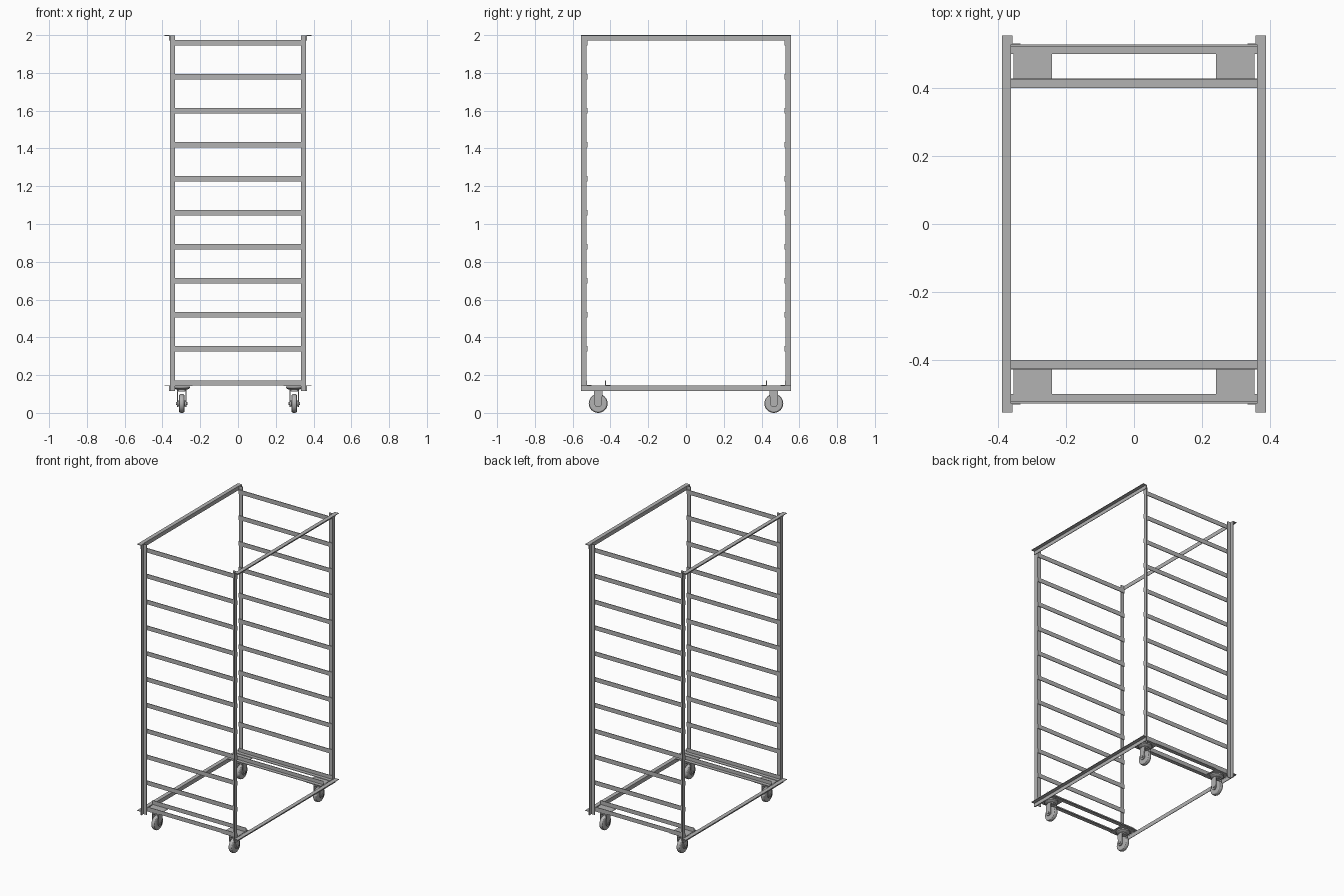
import bpy, bmesh
from math import sin, cos, pi
from mathutils import Vector

cube = bpy.data.objects.get("Cube")
if cube:
    bpy.data.objects.remove(cube, do_unlink=True)

steel = bpy.data.materials.new("grey steel")
steel.use_nodes = True
steel.diffuse_color = (0.45, 0.45, 0.45, 1)
steel.node_tree.nodes["Principled BSDF"].inputs["Base Color"].default_value = steel.diffuse_color

W = 0.0278            # flange width
T = 0.0036            # metal thickness
SIDE_X = 0.361        # side plane of the frame
END_Y = 0.555         # end of the side rails
POST_Y = END_Y - W    # inner face of the posts
BASE_Z = 0.117        # underside of the frame
DECK_Z = BASE_Z + W   # top of the lower rails
CASTER_X, CASTER_Y, WHEEL_R = 0.298, 0.465, 0.05


def prism(name, points, axis, start, end, smooth=False):
    """Extrude a 2D outline along axis; the outline uses the other two axes in order."""
    bm = bmesh.new()

    def place(p, t):
        co = list(p)
        co.insert("xyz".index(axis), t)
        return bm.verts.new(co)
    face = bm.faces.new([place(p, start) for p in points])
    move = Vector((0, 0, 0))
    move["xyz".index(axis)] = end - start
    out = bmesh.ops.extrude_face_region(bm, geom=[face])
    bmesh.ops.translate(bm, vec=move, verts=[v for v in out["geom"] if isinstance(v, bmesh.types.BMVert)])
    bmesh.ops.recalc_face_normals(bm, faces=bm.faces)
    return finish(name, bm, smooth)


def finish(name, bm, smooth=False):
    mesh = bpy.data.meshes.new(name)
    bm.to_mesh(mesh)
    bm.free()
    mesh.materials.append(steel)
    obj = bpy.data.objects.new(name, mesh)
    bpy.context.collection.objects.link(obj)
    if smooth:
        bpy.ops.object.select_all(action='DESELECT')
        obj.select_set(True)
        bpy.context.view_layer.objects.active = obj
        bpy.ops.object.shade_smooth_by_angle()
    return obj


def angle_iron(name, corner, su, sv, axis, start, end):
    """L section from an outer corner, with flanges running towards su and sv."""
    u, v = corner
    shape = [(0, 0), (W, 0), (W, T), (T, T), (T, W), (0, W)]
    return prism(name, [(u + su * a, v + sv * b) for a, b in shape], axis, start, end)


def lathe(name, outline, centre, axis):
    """Revolve (radius, offset) pairs about an axis through centre."""
    bm = bmesh.new()
    n = 32
    rings = []
    for r, h in outline:
        ring = []
        for i in range(n):
            a, b = r * cos(2 * pi * i / n), r * sin(2 * pi * i / n)
            co = (h, a, b) if axis == "x" else (a, b, h)
            ring.append(bm.verts.new(Vector(centre) + Vector(co)))
        rings.append(ring)
    for low, high in zip(rings, rings[1:]):
        for i in range(n):
            j = (i + 1) % n
            bm.faces.new((low[i], low[j], high[j], high[i]))
    bm.faces.new(rings[0])
    bm.faces.new(rings[-1])
    bmesh.ops.recalc_face_normals(bm, faces=bm.faces)
    return finish(name, bm, True)


def rect(u0, u1, v0, v1):
    return [(u0, v0), (u1, v0), (u1, v1), (u0, v1)]


def caster(label, sx, sy):
    x, y = sx * CASTER_X, sy * CASTER_Y
    # mounting plate and swivel head
    prism(label + "_caster_plate", rect(x - 0.057, x + 0.057, y - 0.062, y + 0.062),
          "z", DECK_Z - T, DECK_Z)
    lathe(label + "_caster_swivel",
          [(0.044, 0.141), (0.044, 0.132), (0.036, 0.126), (0.025, 0.123), (0.025, 0.118)],
          (x, y, 0), "z")
    # fork: crown and two round-ended legs
    prism(label + "_fork_crown", rect(x - 0.025, x + 0.025, y - 0.023, y + 0.023), "z", 0.112, 0.119)
    arc = [(y + 0.02 * cos(pi + pi * i / 12), WHEEL_R + 0.02 * sin(pi + pi * i / 12)) for i in range(13)]
    leg = arc + [(y + 0.023, 0.116), (y - 0.023, 0.116)]
    for side, s in (("inner", -1), ("outer", 1)):
        prism(f"{label}_fork_{side}_leg", leg, "x", x + s * 0.0205, x + s * 0.025, True)
    # wheel with rounded tread, and axle bolt
    half = 0.015
    lathe(label + "_wheel",
          [(0.016, -0.02), (0.016, -half), (0.042, -half), (0.047, -0.012), (WHEEL_R, -0.006),
           (WHEEL_R, 0.006), (0.047, 0.012), (0.042, half), (0.016, half), (0.016, 0.02)],
          (x, y, WHEEL_R), "x")
    lathe(label + "_axle_bolt", [(0.008, -0.03), (0.008, 0.03)], (x, y, WHEEL_R), "x")


for side, sx in (("left", 1), ("right", -1)):
    # side rails with flanges turned outwards
    for level, top in (("upper", 2.0), ("lower", DECK_Z)):
        angle_iron(f"{side}_{level}_rail", (sx * SIDE_X, top), sx, -1, "y", -END_Y, END_Y)
    for end, sy in (("front", -1), ("back", 1)):
        # corner posts
        angle_iron(f"{end}_{side}_post", (sx * SIDE_X, sy * POST_Y), -sx, sy, "z", BASE_Z, 2.0 - T / 4)
        # the side flange faces outwards and the end flange faces the bars
        caster(f"{end}_{side}", sx, sy)

for end, sy in (("front", -1), ("back", 1)):
    # flat bars up each end of the rack
    for i in range(1, 11):
        z = DECK_Z + 0.18 * i
        prism(f"{end}_bar_{i}", rect(-SIDE_X, SIDE_X, z, z + 0.03), "y",
              sy * (POST_Y - T * 1.3), sy * POST_Y)
    # angle crossbars carrying the casters
    angle_iron(f"{end}_outer_crossbar", (sy * POST_Y, DECK_Z), -sy, 1, "x", -SIDE_X, SIDE_X)
    angle_iron(f"{end}_inner_crossbar", (sy * 0.428, DECK_Z), -sy, 1, "x", -SIDE_X, SIDE_X)
